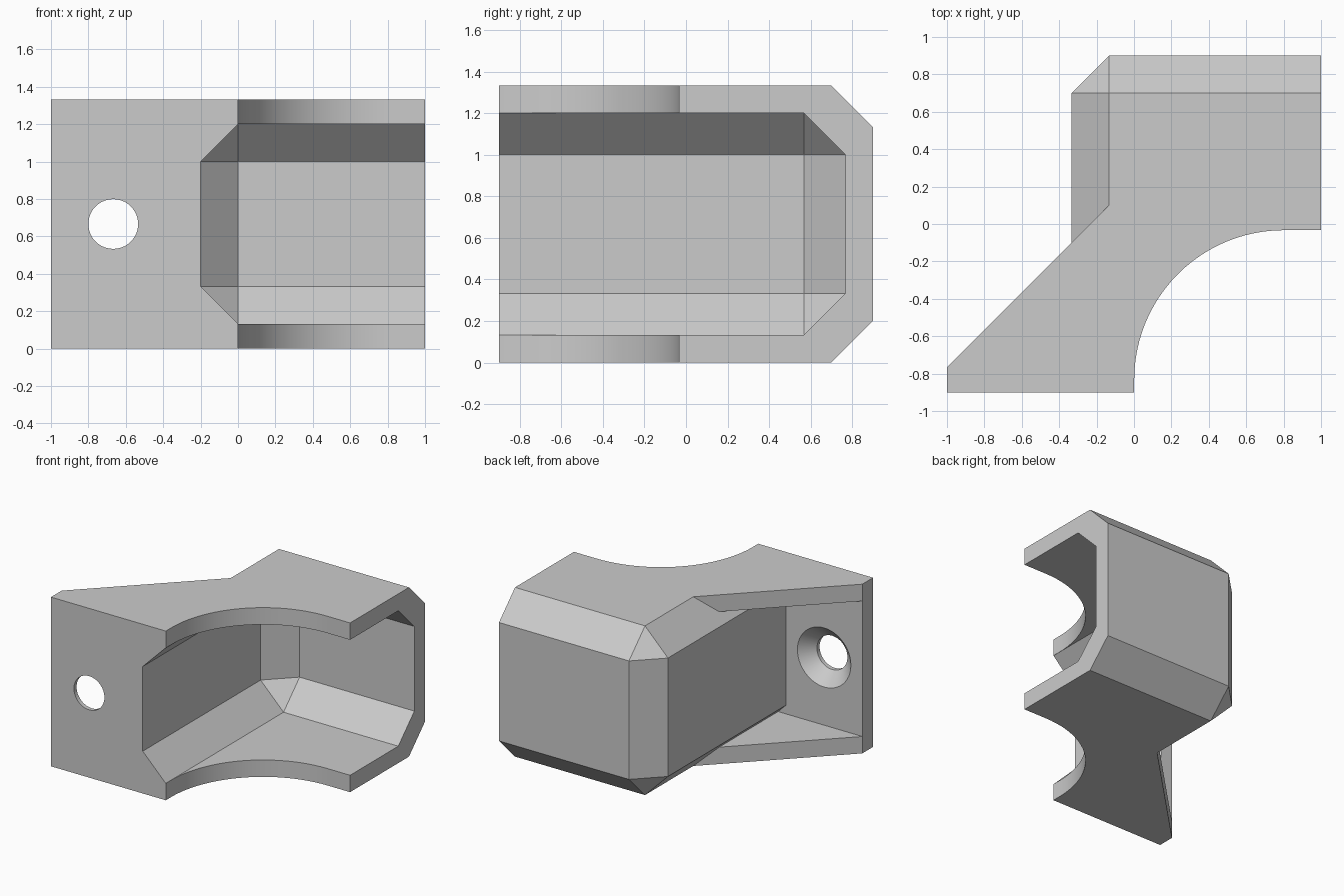
import bpy
import bmesh
import math

cube = bpy.data.objects.get("Cube")
if cube:
    bpy.data.objects.remove(cube, do_unlink=True)

HEIGHT = 1.333
WALL = 0.133
CHAMFER = 0.2
FRONT, BACK = -0.9, 0.9
LEFT_WALL = -0.333
HOLE_X, HOLE_Z = -0.667, HEIGHT / 2

grey = bpy.data.materials.new("plain grey")
grey.use_nodes = True
grey.diffuse_color = (0.6, 0.6, 0.6, 1)
grey.node_tree.nodes["Principled BSDF"].inputs["Base Color"].default_value = (0.6, 0.6, 0.6, 1)


def finish(bm, name):
    bmesh.ops.recalc_face_normals(bm, faces=bm.faces[:])
    mesh = bpy.data.meshes.new(name)
    bm.to_mesh(mesh)
    bm.free()
    mesh.materials.append(grey)
    obj = bpy.data.objects.new(name, mesh)
    bpy.context.collection.objects.link(obj)
    return obj


def prism(name, outline, z0, z1):
    """Extrude a plan outline upwards."""
    bm = bmesh.new()
    face = bm.faces.new([bm.verts.new((x, y, z0)) for x, y in outline])
    grown = bmesh.ops.extrude_face_region(bm, geom=[face])["geom"]
    for v in grown:
        if isinstance(v, bmesh.types.BMVert):
            v.co.z = z1
    return finish(bm, name)


def chamfered_box(name, x0, x1, y0, y1, z0, z1):
    """Box whose edges are chamfered, except round the x1 and y0 faces."""
    bm = bmesh.new()
    bmesh.ops.create_cube(bm, size=1)
    for v in bm.verts:
        v.co = (x1 if v.co.x > 0 else x0, y1 if v.co.y > 0 else y0, z1 if v.co.z > 0 else z0)

    def is_cut(edge):
        a, b = (v.co for v in edge.verts)
        on_open = (a.x == b.x == right) or (a.y == b.y == front)
        return not on_open

    right = max(v.co.x for v in bm.verts)
    front = min(v.co.y for v in bm.verts)
    bmesh.ops.bevel(bm, geom=[e for e in bm.edges if is_cut(e)], offset=CHAMFER,
                    offset_type='OFFSET', segments=1, profile=0.5, affect='EDGES')
    return finish(bm, name)


def lathe_y(name, profile, steps=48):
    """Solid of revolution about the screw axis from (radius, y) pairs."""
    bm = bmesh.new()
    rings = []
    for r, y in profile:
        angles = [2 * math.pi * i / steps for i in range(steps)]
        rings.append([bm.verts.new((HOLE_X + r * math.cos(a), y, HOLE_Z + r * math.sin(a)))
                      for a in angles])
    for low, high in zip(rings, rings[1:]):
        for i in range(steps):
            j = (i + 1) % steps
            bm.faces.new((low[i], low[j], high[j], high[i]))
    bm.faces.new(rings[0])
    bm.faces.new(rings[-1])
    return finish(bm, name)


def combine(target, other, operation):
    """Apply a boolean and discard the second object."""
    mod = target.modifiers.new("combine", 'BOOLEAN')
    mod.operation = operation
    mod.solver = 'EXACT'
    mod.object = other
    bpy.context.view_layer.update()
    graph = bpy.context.evaluated_depsgraph_get()
    mesh = bpy.data.meshes.new_from_object(target.evaluated_get(graph))
    target.modifiers.clear()
    target.data = mesh
    bpy.data.objects.remove(other, do_unlink=True)


# Mounting flange with top and bottom gussets
flange_back = FRONT + WALL
bracket = prism("corner_bracket", [(-1, FRONT), (0, FRONT), (0, flange_back + 1),
                                   (-1, flange_back)], 0, HEIGHT)
pocket = prism("gusset_pocket", [(-1.5, flange_back), (0.5, flange_back), (0.5, 1.5),
                                 (-1.5, 1.5)], WALL, HEIGHT - WALL)
combine(bracket, pocket, 'DIFFERENCE')

# Chamfered housing joined to the flange
housing = chamfered_box("housing", LEFT_WALL, 1, FRONT, BACK, 0, HEIGHT)
combine(bracket, housing, 'UNION')

# Hollow interior, open at the front and at the left end
cavity = chamfered_box("cavity", LEFT_WALL + WALL, 1.5, -1.5, BACK - WALL, WALL, HEIGHT - WALL)
combine(bracket, cavity, 'DIFFERENCE')

# Rounded scoop through the top and bottom plates
radius, cx, cy = 0.8, 0.801, -0.833
arc = [(cx - radius * math.cos(t), cy + radius * math.sin(t))
       for t in (math.pi / 2 * i / 24 for i in range(25))]
scoop = prism("scoop", [(cx - radius, -1.5)] + arc + [(1.5, cy + radius), (1.5, -1.5)], -0.5, 2)
combine(bracket, scoop, 'DIFFERENCE')

# Countersunk screw hole
screw = lathe_y("screw_hole", [(0.133, -1.2), (0.133, flange_back - 0.1),
                               (0.233, flange_back), (0.233, flange_back + 0.05)])
combine(bracket, screw, 'DIFFERENCE')

# Smooth round surfaces, crisp edges
bpy.ops.object.select_all(action='DESELECT')
bracket.select_set(True)
bpy.context.view_layer.objects.active = bracket
bpy.ops.object.shade_smooth_by_angle(angle=math.radians(25))
